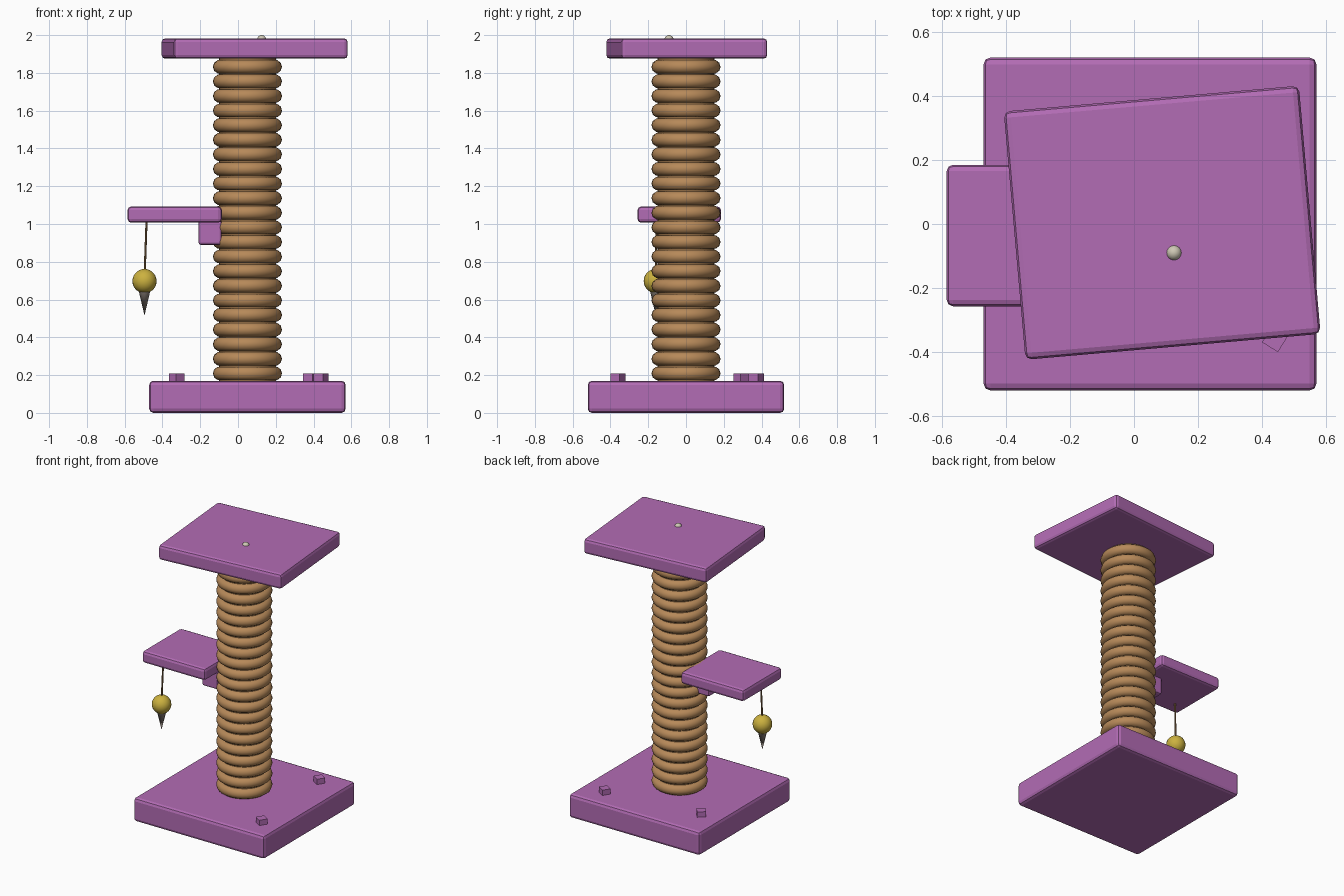
import bpy, math
from mathutils import Vector

if "Cube" in bpy.data.objects:
    bpy.data.objects.remove(bpy.data.objects["Cube"])


def mat(name, rgb):
    m = bpy.data.materials.new(name)
    m.diffuse_color = (*rgb, 1)
    m.use_nodes = True
    m.node_tree.nodes["Principled BSDF"].inputs["Base Color"].default_value = m.diffuse_color
    return m


PURPLE = mat("purple plush", (0.45, 0.15, 0.46))
ROPE = mat("sisal rope", (0.47, 0.25, 0.10))
YELLOW = mat("yellow ball", (0.60, 0.44, 0.05))
GREY = mat("grey feather", (0.26, 0.22, 0.19))
CREAM = mat("cream button", (0.62, 0.58, 0.46))
STRING = mat("brown string", (0.25, 0.14, 0.06))


def finish(name, m, smooth=True):
    o = bpy.context.object
    o.name = name
    o.data.materials.append(m)
    if smooth:
        bpy.ops.object.shade_smooth_by_angle(angle=math.radians(40))
    return o


def box(name, center, size, rot=0, bevel=0.02):
    bpy.ops.mesh.primitive_cube_add(size=1, location=center, rotation=(0, 0, math.radians(rot)))
    o = bpy.context.object
    o.scale = size
    bpy.ops.object.transform_apply(location=False, rotation=False, scale=True)
    if bevel:
        b = o.modifiers.new("bevel", "BEVEL")
        b.width = bevel
        b.segments = 2
    return finish(name, PURPLE, False)


# Base, tilted top perch, side shelf and its bracket
box("base", (0.05, 0, 0.085), (1.04, 1.04, 0.17), bevel=0.022)
box("top_platform", (0.088, 0.004, 1.929), (0.925, 0.778, 0.108), rot=5)
box("side_shelf", (-0.335, -0.036, 1.05), (0.50, 0.442, 0.086))
box("shelf_bracket", (-0.148, -0.036, 0.955), (0.122, 0.15, 0.13), bevel=0.012)

# Small blocks on the base
for i, (x, y, r) in enumerate([(0.44, -0.36, 58), (0.385, 0.372, 58), (-0.325, 0.292, 40)]):
    box(f"base_block_{i + 1}", (x, y, 0.187), (0.058, 0.058, 0.042), rot=r, bevel=0)

# Post core with wound rope rings
bpy.ops.mesh.primitive_cylinder_add(vertices=32, radius=0.15, depth=1.74, location=(0.05, 0, 1.02))
finish("post_core", ROPE)
for i in range(22):
    bpy.ops.mesh.primitive_torus_add(location=(0.05, 0, 0.209 + i * 0.0773), major_radius=0.146,
                                     minor_radius=0.037, major_segments=36, minor_segments=10)
    finish(f"rope_ring_{i + 1}", ROPE)

# Hanging toy: string, ball and feather tip
top, bottom = Vector((-0.484, -0.156, 1.02)), Vector((-0.494, -0.16, 0.74))
d = top - bottom
bpy.ops.mesh.primitive_cylinder_add(vertices=8, radius=0.006, depth=d.length, location=(top + bottom) / 2,
                                    rotation=d.to_track_quat("Z", "Y").to_euler())
finish("toy_string", STRING)
bpy.ops.mesh.primitive_uv_sphere_add(segments=24, ring_count=14, radius=0.064, location=(-0.495, -0.16, 0.698))
finish("toy_ball", YELLOW)
bpy.ops.mesh.primitive_cone_add(vertices=12, radius1=0.034, radius2=0, depth=0.145,
                                location=(-0.495, -0.16, 0.588), rotation=(math.pi, 0, 0))
finish("toy_feather", GREY)

# Button on the top platform
bpy.ops.mesh.primitive_uv_sphere_add(segments=16, ring_count=10, radius=0.024, location=(0.125, -0.09, 1.976))
finish("top_button", CREAM)
